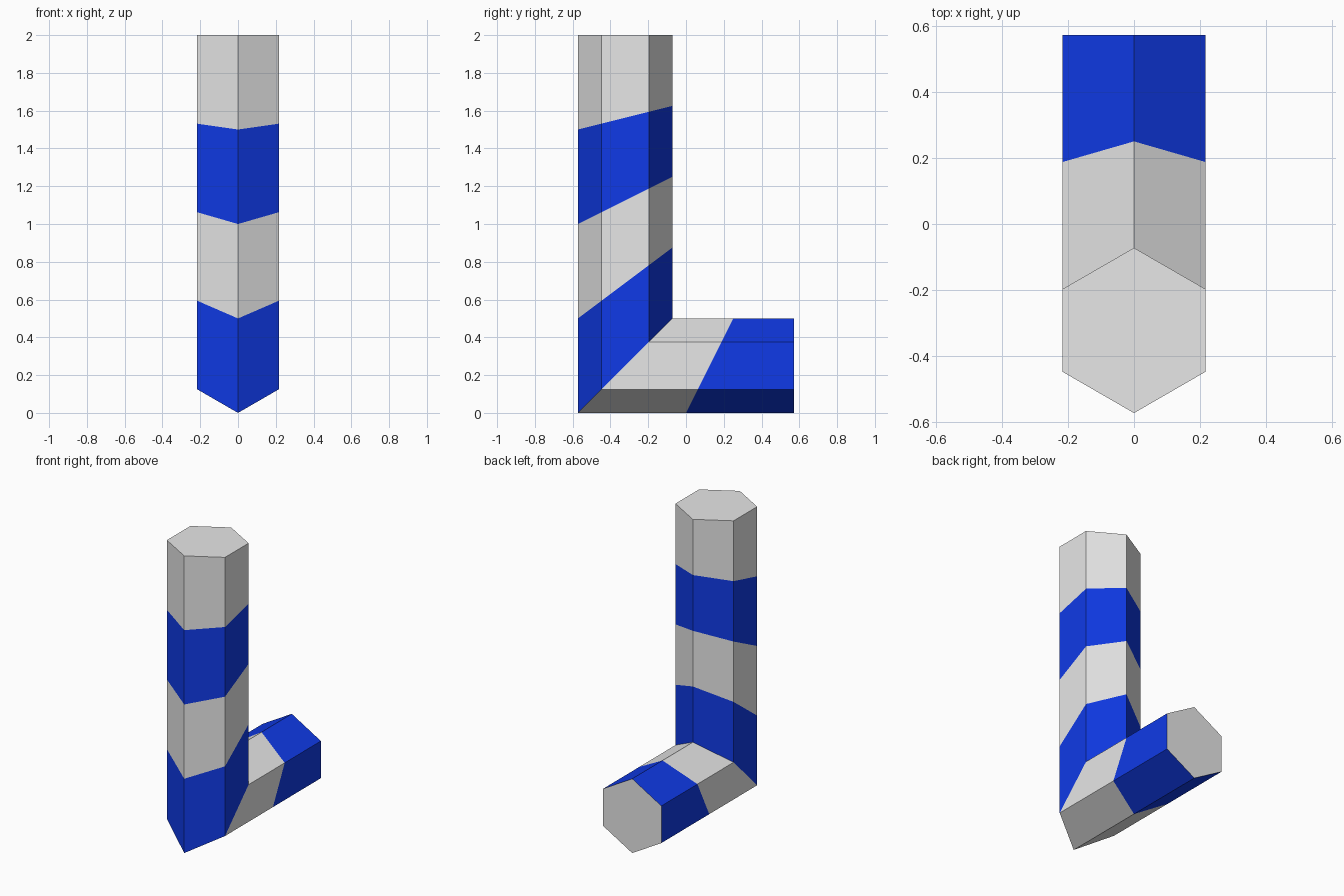
import bpy
import bmesh
from math import sin, cos, radians
from mathutils import Vector

RADIUS = 0.25      # hexagon corner radius
HEIGHT = 2.0       # top of the upright
HALF = 0.572       # half the depth of the foot
UPRIGHT_BANDS = 4
FOOT_BANDS = 2

cube = bpy.data.objects.get("Cube")
if cube:
    bpy.data.objects.remove(cube, do_unlink=True)


def material(name, colour):
    mat = bpy.data.materials.new(name)
    mat.use_nodes = True
    mat.diffuse_color = colour
    mat.node_tree.nodes["Principled BSDF"].inputs["Base Color"].default_value = colour
    return mat


GREY, BLUE = 0, 1
materials = [material("light grey", (0.8, 0.8, 0.8, 1)),
             material("bright blue", (0.005, 0.042, 0.8, 1))]

# Hexagonal section: x across, d measured inward from the outer corner of the bend
section = [(RADIUS * sin(radians(60 * i)), RADIUS * (1 - cos(radians(60 * i))))
           for i in range(6)]
top = [Vector((x, d - HALF, HEIGHT)) for x, d in section]
mitre = [Vector((x, d - HALF, d)) for x, d in section]
end = [Vector((x, HALF, d)) for x, d in section]

# Each long edge is divided evenly, so the bands tilt towards the mitre
rings = [[a.lerp(b, k / UPRIGHT_BANDS) for a, b in zip(top, mitre)]
         for k in range(UPRIGHT_BANDS)]
rings += [[a.lerp(b, k / FOOT_BANDS) for a, b in zip(mitre, end)]
          for k in range(FOOT_BANDS + 1)]

# One closed bar, banded alternately grey and blue, with grey end caps
bm = bmesh.new()
loops = [[bm.verts.new(p) for p in ring] for ring in rings]
for band, (a, b) in enumerate(zip(loops, loops[1:])):
    for i in range(6):
        j = (i + 1) % 6
        face = bm.faces.new((a[i], a[j], b[j], b[i]))
        face.material_index = BLUE if band % 2 else GREY
for cap in (loops[0], loops[-1]):
    bm.faces.new(cap).material_index = GREY
bmesh.ops.recalc_face_normals(bm, faces=bm.faces)

mesh = bpy.data.meshes.new("bent_hexagonal_bar")
bm.to_mesh(mesh)
bm.free()
for mat in materials:
    mesh.materials.append(mat)
bar = bpy.data.objects.new("bent_hexagonal_bar", mesh)
bpy.context.collection.objects.link(bar)
